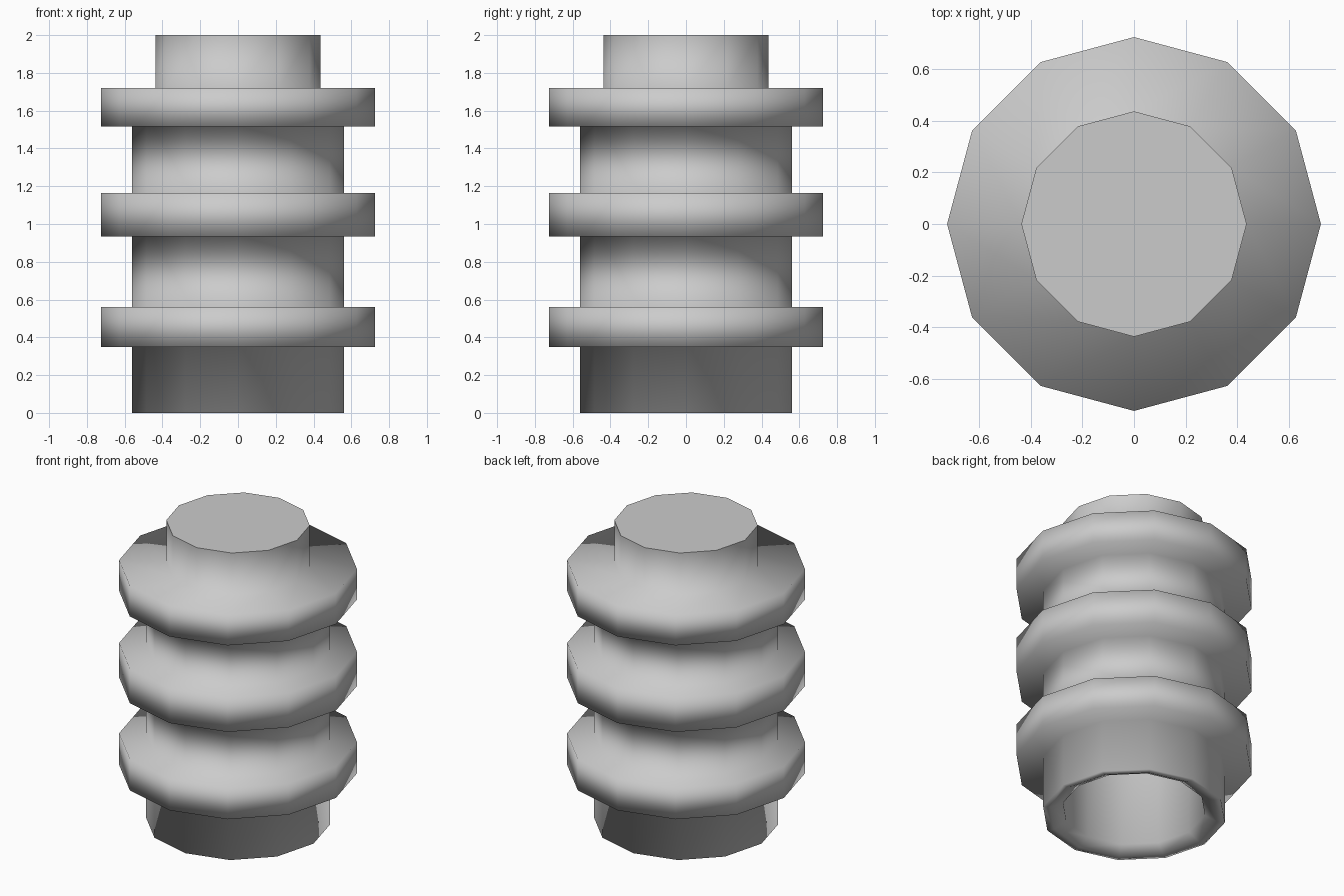
import bpy
from math import cos, sin, pi

if "Cube" in bpy.data.objects:
    bpy.data.objects.remove(bpy.data.objects["Cube"])

SIDES = 12
BODY, RIB, CORE = 0.56, 0.725, 0.437

# Profile: hollow core wall, bottom lip, then three ribs and the neck
profile = [(CORE, 1.72), (CORE, 0.04), (0.515, 0.0), (BODY, 0.0)]
for low, high in [(0.35, 0.56), (0.935, 1.165), (1.515, 1.72)]:
    profile += [(BODY, low), (RIB, low), (RIB, high), (BODY, high)]
profile[-1] = (CORE, 1.72)
profile.append((CORE, 2.0))


def ring(r, z):
    return [(r * cos(2 * pi * k / SIDES), r * sin(2 * pi * k / SIDES), z)
            for k in range(SIDES)]


def add_mesh(name, verts, faces, smooth):
    mesh = bpy.data.meshes.new(name)
    mesh.from_pydata(verts, [], faces)
    for p in mesh.polygons:
        p.use_smooth = smooth
    mesh.update()
    obj = bpy.data.objects.new(name, mesh)
    bpy.context.collection.objects.link(obj)
    return obj


# Ribbed sleeve, turned around z
verts = [v for r, z in profile for v in ring(r, z)]
faces = []
for i in range(len(profile) - 1):
    for k in range(SIDES):
        a, b = i * SIDES + k, i * SIDES + (k + 1) % SIDES
        faces.append((a, b, b + SIDES, a + SIDES))
add_mesh("ribbed_sleeve", verts, faces, True)

# Flat cap closing the neck
add_mesh("top_cap", ring(CORE, 2.0), [tuple(range(SIDES))], False)
